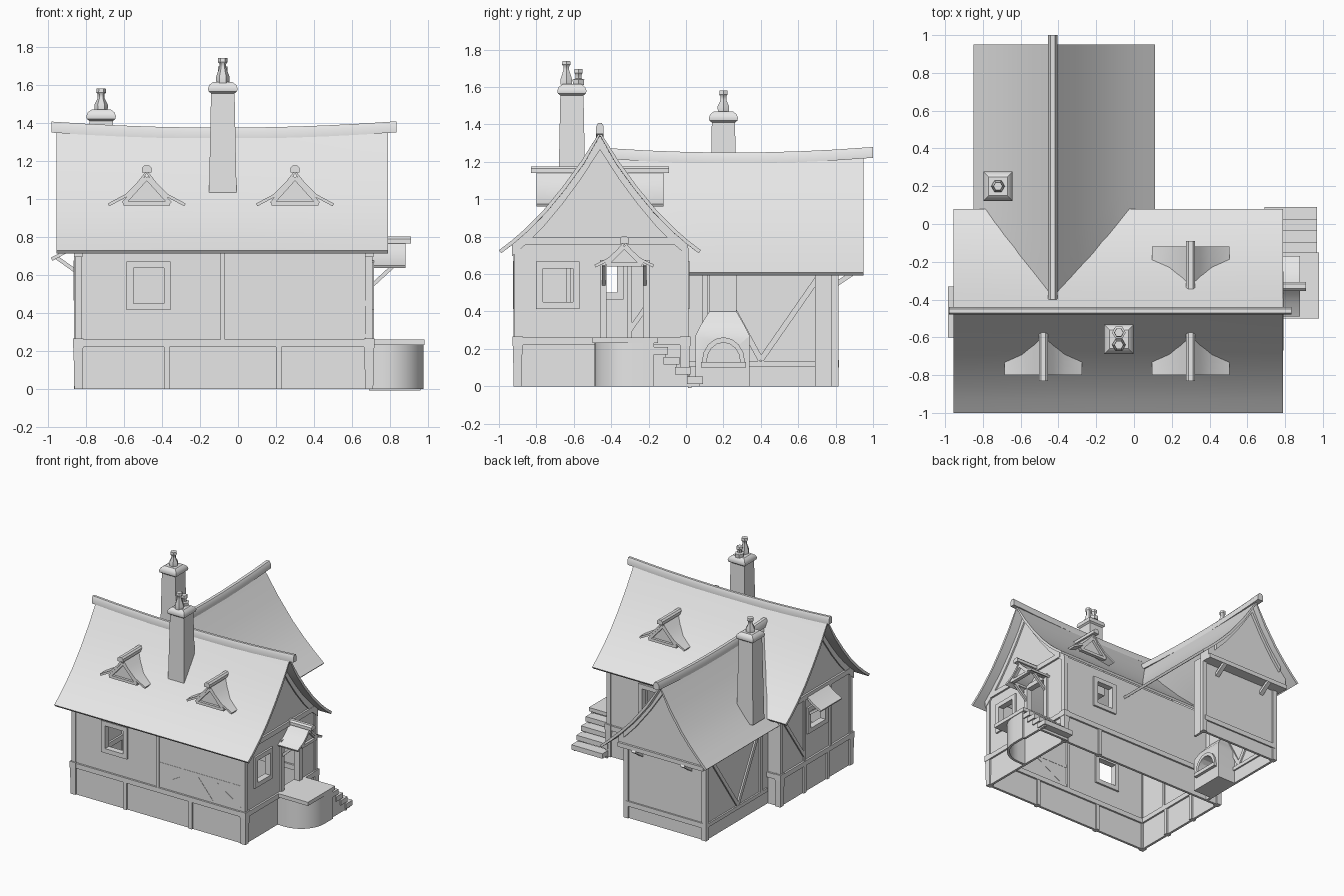
import bpy, bmesh, math
from mathutils import Vector, Matrix

cube = bpy.data.objects.get("Cube")
if cube:
    bpy.data.objects.remove(cube)

grey = bpy.data.materials.new("plain_grey")
grey.use_nodes = True
grey.diffuse_color = (0.8, 0.8, 0.8, 1)
grey.node_tree.nodes["Principled BSDF"].inputs["Base Color"].default_value = (0.8, 0.8, 0.8, 1)


# ---------- helpers ----------
def make(name, verts, faces, smooth=False, thick=0, offset=-1):
    me = bpy.data.meshes.new(name)
    me.from_pydata([tuple(v) for v in verts], [], faces)
    bm = bmesh.new()
    bm.from_mesh(me)
    bmesh.ops.recalc_face_normals(bm, faces=bm.faces)
    bm.normal_update()
    if thick and sum(f.normal.z * f.calc_area() for f in bm.faces) < 0:
        bmesh.ops.reverse_faces(bm, faces=bm.faces)
    bm.to_mesh(me)
    bm.free()
    me.materials.append(grey)
    ob = bpy.data.objects.new(name, me)
    bpy.context.scene.collection.objects.link(ob)
    bpy.ops.object.select_all(action='DESELECT')
    ob.select_set(True)
    bpy.context.view_layer.objects.active = ob
    if thick:
        mod = ob.modifiers.new("thickness", 'SOLIDIFY')
        mod.thickness, mod.offset = thick, offset
        bpy.ops.object.modifier_apply(modifier=mod.name)
    if smooth:
        bpy.ops.object.shade_smooth_by_angle(angle=math.radians(35))
    return ob


def loft(name, rows, closed=False, thick=0, offset=-1, smooth=True):
    n = len(rows[0])
    faces = []
    for i in range(len(rows) - 1):
        for j in range(n if closed else n - 1):
            k = (j + 1) % n
            faces.append((i * n + j, i * n + k, (i + 1) * n + k, (i + 1) * n + j))
    if closed:
        faces += [tuple(range(n)), tuple(range((len(rows) - 1) * n, len(rows) * n))]
    return make(name, [p for r in rows for p in r], faces, smooth, thick, offset)


def prism(name, pts, vec):
    return loft(name, [pts, [Vector(p) + Vector(vec) for p in pts]], closed=True, smooth=False)


def box(name, lo, hi):
    (a, b, c), (d, e, f) = lo, hi
    return prism(name, [(a, b, c), (d, b, c), (d, e, c), (a, e, c)], (0, 0, f - c))


def beam(name, p, q, normal, w=0.035, d=0.03):
    p, q, n = Vector(p), Vector(q), Vector(normal)
    s = (q - p).cross(n).normalized() * w / 2
    n = n * d / 2
    return prism(name, [p + s + n, p - s + n, p - s - n, p + s - n], q - p)


def lathe(name, loc, profile, sides, turn=0):
    rows = [[Vector(loc) + Vector((r * math.cos(turn + k * math.tau / sides),
             r * math.sin(turn + k * math.tau / sides), z)) for k in range(sides)] for r, z in profile]
    return loft(name, rows, closed=True)


def interp(x, pts):
    for (a, u), (b, v) in zip(pts, pts[1:]):
        if min(a, b) <= x <= max(a, b):
            return u + (v - u) * (x - a) / (b - a)
    return pts[0][1] if abs(x - pts[0][0]) < abs(x - pts[-1][0]) else pts[-1][1]


def wall(name, place, u0, u1, top, holes=()):
    us = sorted({u0, u1, *[u for h in holes for u in h[:2]]})
    vs = sorted({0, top, *[v for h in holes for v in h[2:]]})
    verts = [place(u, v) for v in vs for u in us]
    n, faces = len(us), []
    for j in range(len(vs) - 1):
        for i in range(n - 1):
            cu, cv = (us[i] + us[i + 1]) / 2, (vs[j] + vs[j + 1]) / 2
            if not any(a < cu < b and c < cv < d for a, b, c, d in holes):
                faces.append((j * n + i, j * n + i + 1, (j + 1) * n + i + 1, (j + 1) * n + i))
    make(name, verts, faces, thick=0.02, offset=0)


def timbers(name, place, normal, lines, w=0.03, d=0.045):
    for i, (a, b, c, e) in enumerate(lines):
        beam(f"{name}_{i + 1}", place(a, b), place(c, e), normal, w, d)


def frame(name, place, normal, hole):
    a, b, c, d = hole
    g = 0.018
    timbers(name, place, normal, [(a - 2 * g, c - g, b + 2 * g, c - g), (a - 2 * g, d + g, b + 2 * g, d + g),
                                  (a - g, c, a - g, d), (b + g, c, b + g, d)], 2 * g, 0.05)


# ---------- main roof ----------
RY = -0.46
MAIN = [(0, 1.35), (.1, 1.195), (.2, 1.06), (.3, .94), (.4, .84), (.47, .78), (.54, .727)]
both = [(-d, z) for d, z in MAIN[:0:-1]] + MAIN
depth_at = lambda z: interp(z, [(z, d) for d, z in MAIN])
sag = lambda t: 0.03 * t * t
stations = [-.955 + 1.745 * i / 10 for i in range(11)]
loft("main_roof", [[(x, RY + d, z + sag((x + .08) / 1.4) * (z - .727) / .62) for d, z in both]
                   for x in stations], thick=0.02)


def ridge_cap(name, pts, side, w=0.02, h=0.055):
    rows = []
    for p in pts:
        p, s, u = Vector(p), Vector(side), Vector((0, 0, h))
        rows.append([p - s * w - u * .3, p + s * w - u * .3, p + s * w + u * .4, p + s * w * .5 + u * .75,
                     p - s * w * .5 + u * .75, p - s * w + u * .4])
    loft(name, rows, closed=True)


ridge_cap("main_ridge", [(-.98 + .1815 * i, RY, 1.333 + sag(-1.03 + .2086 * i)) for i in range(11)], (0, 1, 0))

# ---------- wing roof ----------
WX = -0.43
SIDE = [(0, 1.23), (.13, 1.04), (.26, .875), (.36, .77), (.45, .685), (.54, .607)]
wing = [(WX - d * .42 / .54, 1.23 - (1.23 - z) * .91) for d, z in SIDE[:0:-1]] + [(WX + d, z) for d, z in SIDE]
rows = []
for x, z in wing:
    y0 = RY + depth_at(z) - 0.02 if z > .727 else 0.0
    rows.append([(x, y0 + (.95 - y0) * i / 6, z) for i in range(7)])
loft("wing_roof", rows, thick=0.02)
ridge_cap("wing_ridge", [(WX, y, 1.208 + sag((y - .25) / .75)) for y in
                         [-.4 + .2 * i for i in range(8)]], (1, 0, 0), 0.025)

# ---------- main walls ----------
L, R, F, B = -.84, .69, -.9, -.005
front = lambda u, v: (u, F, v)
back = lambda u, v: (u, B, v)
left = lambda u, v: (R, u, v)
right = lambda u, v: (L, u, v)
front_win, back_win = (-.55, -.39, .45, .635), (.23, .38, .45, .635)
side_win, door, shade_win = (-.765, -.605, .45, .63), (-.425, -.23, .26, .64), (-.56, -.37, .50, .64)
wall("front_wall", front, L, R, .76, [front_win])
wall("back_wall", back, L, R, .75, [back_win])
wall("door_wall", left, F, B, .76, [side_win, door])
wall("shade_wall", right, F, B, .76, [shade_win])
for nm, place, n, h in [("front_window", front, (0, 1, 0), front_win), ("back_window", back, (0, 1, 0), back_win),
                        ("side_window", left, (1, 0, 0), side_win), ("shade_window", right, (1, 0, 0), shade_win),
                        ("door_frame", left, (1, 0, 0), door)]:
    frame(nm, place, n, h)

# gable ends with rafters and tie beam
for nm, x, place in [("door", R, left), ("shade", L, right)]:
    tri = [(x - .01, RY + d, z - .012) for d, z in both if z > .8]
    prism(nm + "_gable", [(x - .01, F, .74)] + tri + [(x - .01, B, .74)], (.02, 0, 0))
    sec = [(d, z) for d, z in both if z > .77]
    loft(nm + "_rafters", [[(x, RY + d, z - k) for d, z in sec] for k in (.012, .085)], thick=0.045, offset=0)
    timbers(nm + "_tie", place, (1, 0, 0), [(F + .03, .775, B - .03, .775)], .04, .05)

# sills, posts and braces
for nm, place, n, a, b in [("front", front, (0, 1, 0), L, R), ("back", back, (0, 1, 0), L, R),
                           ("door_side", left, (1, 0, 0), F, B), ("shade_side", right, (1, 0, 0), F, B)]:
    timbers(nm + "_sill", place, n, [(a - .015, .24, b + .015, .24)], .04, .05)
for x in (L, R):
    for y in (F, B):
        box("corner_post", (x - .018, y - .018, .22), (x + .018, y + .018, .74))
        lathe("corner_foot", (x, y, 0), [(.03, 0), (.036, .22)], 4, math.pi / 4)
        box("sill_block", (x - .028, y - .028, .215), (x + .028, y + .028, .265))
timbers("front_base_post", front, (0, 1, 0), [(x, 0, x, .22) for x in (-.375, .215)])
timbers("front_post", front, (0, 1, 0), [(-.08, .26, -.08, .75)], .025)
timbers("front_brace", front, (0, 1, 0), [(-.07, .45, .67, .45), (-.07, .27, .25, .45), (.4, .45, .67, .27),
                                          (.25, .45, .4, .27)], .03, .024)
timbers("back_base_post", back, (0, 1, 0), [(.35, 0, .35, .22)])
timbers("shade_base_post", right, (1, 0, 0), [(y, 0, y, .22) for y in (-.6, -.3)])
timbers("shade_post", right, (1, 0, 0), [(y, .26, y, .77) for y in (-.63, -.3)] + [(-.3, .3, -.02, .7)], .025)

# ---------- wing: open on the left side, jettied gable at the end ----------
wl, wr, we, jetty = -.73, -.03, .795, .88
w_left, w_right = (lambda u, v: (wr, u, v)), (lambda u, v: (wl, u, v))
w_end = lambda u, v: (u, we, v)
wall("wing_left_return", w_left, .69, we, .66)
wall("wing_right_wall", w_right, B, we, .755)
wall("wing_end_wall", w_end, wl, wr, .64)
gl, gr = -.78, -.01
slopes = [(gl, interp(gl, wing) - .02)] + [(x, z - .012) for x, z in wing if gl < x < gr] + [
    (gr, interp(gr, wing) - .02)]
prism("wing_gable", [(x, we - .01, z) for x, z in [(gl, .61)] + slopes + [(gr, .61)]], (0, jetty - we + .01, 0))
loft("wing_rafters", [[(x, jetty, z - k) for x, z in slopes[1:-1]] for k in (0, .06)], thick=.045, offset=0)
beam("wing_gable_beam", (gl, jetty, .625), (gr, jetty, .625), (0, 1, 0), .035, .035)
timbers("wing_end_beam", w_end, (0, 1, 0), [(wl, .12, wr, .12)], .04)
for x in (wl, wr):
    box("wing_corner_post", (x - .02, we - .02, 0), (x + .02, we + .02, .62))
for x in (-.6, -.16):
    beam("wing_bracket", (x, we, .54), (x, jetty + .02, .61), (1, 0, 0), .025, .035)
timbers("wing_right_timber", w_right, (1, 0, 0), [(.02, .12, we, .12), (.02, .62, we, .62), (.1, .12, .1, .62),
                                                 (.15, .6, .4, .14), (.4, .14, .72, .6)], .03)

# ---------- oven inside the wing, below its chimney ----------
mouth = wl + .17
rings = [(0, .05, .34, mouth), (.27, .05, .34, mouth), (.33, .08, .31, mouth - .03), (.40, .125, .27, -.65),
         (.85, .125, .27, -.66)]
oven = loft("oven", [[(wl, a, z), (x, a, z), (x, b, z), (wl, b, z)] for z, a, b, x in rings], closed=True)
arch = lambda r, x: [(x, .2 + r * math.cos(t * math.pi / 8), .13 + 1.15 * r * math.sin(t * math.pi / 8))
                     for t in range(9)]
cutter = prism("oven_cutter", arch(.09, mouth - .13), (.25, 0, 0))
cutter.hide_render = True
mod = oven.modifiers.new("mouth", 'BOOLEAN')
mod.operation, mod.object, mod.solver = 'DIFFERENCE', cutter, 'EXACT'
bpy.context.view_layer.objects.active = oven
bpy.ops.object.modifier_apply(modifier=mod.name)
bpy.data.objects.remove(cutter)
loft("oven_arch", [arch(.09, mouth), arch(.115, mouth)], thick=.03, offset=0)
box("oven_ledge", (mouth - .05, .08, .10), (mouth + .025, .32, .13))


# ---------- chimneys ----------
def chimney(name, x, y, z0, z1, pots):
    s = math.sqrt(2)
    lathe(name, (x, y, 0), [(.074 * s, z0), (.062 * s, z1), (.075 * s, z1 + .01), (.078 * s, z1 + .025),
                            (.07 * s, z1 + .045), (.05 * s, z1 + .06)], 4, math.pi / 4)
    for dy, h in pots:
        lathe(name + "_pot", (x, y + dy, z1 + .055), [(.034, 0), (.036, .03), (.018, h - .05), (.018, h - .03),
                                                      (.026, h - .02), (.024, h)], 6)


chimney("front_chimney", -.08, -.61, .95, 1.555, [(-.03, .13), (.035, .085)])
chimney("wing_chimney", -.72, .2, .75, 1.41, [(0, .115)])


# ---------- dormers and door canopy ----------
def small_gable(name, mat, hw, h, y0, rear):
    prof = [(0, 1), (.25, .63), (.55, .28), (1, 0)]
    prof = [(-u * hw, v * h) for u, v in prof[:0:-1]] + [(u * hw, v * h) for u, v in prof]
    at = lambda x, y, z: mat @ Vector((x, y, z))
    loft(name + "_roof", [[at(u, y0, z), at(u, rear(z), z)] for u, z in prof], thick=.016)
    ridge_cap(name + "_ridge", [at(0, y0 - .03, h), at(0, rear(h), h)], mat.to_3x3() @ Vector((1, 0, 0)), .024, .035)
    n = mat.to_3x3() @ Vector((0, 1, 0))
    tri = [(-.6 * hw, .0), (.6 * hw, .0), (0, .78 * h)]
    for (a, b), (c, d) in zip(tri, tri[1:] + tri[:1]):
        beam(name + "_frame", at(a, y0 + .02, b), at(c, y0 + .02, d), n, .022, .03)
    prism(name + "_panel", [at(a, y0 + .025, b) for a, b in tri], n * .01)


slope = lambda z: -depth_at(z + .975) + .02
for nm, x, turn in [("dormer_right", -.48, 0), ("dormer_left", .30, 0), ("dormer_back", .30, math.pi)]:
    small_gable(nm, Matrix.Translation((x, RY, .975)) @ Matrix.Rotation(turn, 4, 'Z'), .205, .175, -.34, slope)
small_gable("canopy", Matrix.Translation((R, -.33, .65)) @ Matrix.Rotation(math.pi / 2, 4, 'Z'),
            .16, .125, -.19, lambda z: 0)
for y in (-.44, -.22):
    beam("canopy_brace", (R, y, .53), (R + .13, y, .65), (0, 1, 0), .02, .02)
    beam("canopy_rail", (R, y, .655), (R + .18, y, .655), (0, 1, 0), .02, .02)

# awning over the shaded window
loft("awning", [[(-.985, y, .69), (-.91, y, .73), (L, y, .79)] for y in (-.6, -.33)], thick=.018)
for y in (-.57, -.36):
    beam("awning_brace", (L, y, .61), (-.96, y, .695), (0, 1, 0), .02, .02)

# ---------- porch and steps, hollow underneath ----------
curve = [(.765 + .2 * math.sin(a), -.28 - .2 * math.cos(a)) for a in [i * math.pi / 16 for i in range(9)]]
plan = [(R, -.48)] + curve + [(.965, -.17)]
loft("porch_base", [[(x, y, z) for x, y in plan] for z in (0, .235)], thick=.02, offset=0)
box("porch_slab", (R, -.5, .23), (.98, -.15, .26))
for i, (y, z) in enumerate([(-.095, .21), (-.035, .157), (.025, .104), (.09, .051)]):
    box(f"step_{i + 1}", (R, y - .085, z - .04), (.97, y, z))
    box(f"step_side_{i + 1}", (.94, y - .08, 0), (.96, y - .015, z - .02))
    box(f"step_riser_{i + 1}", (R, y - .08, z - .06), (.96, y - .06, z))
